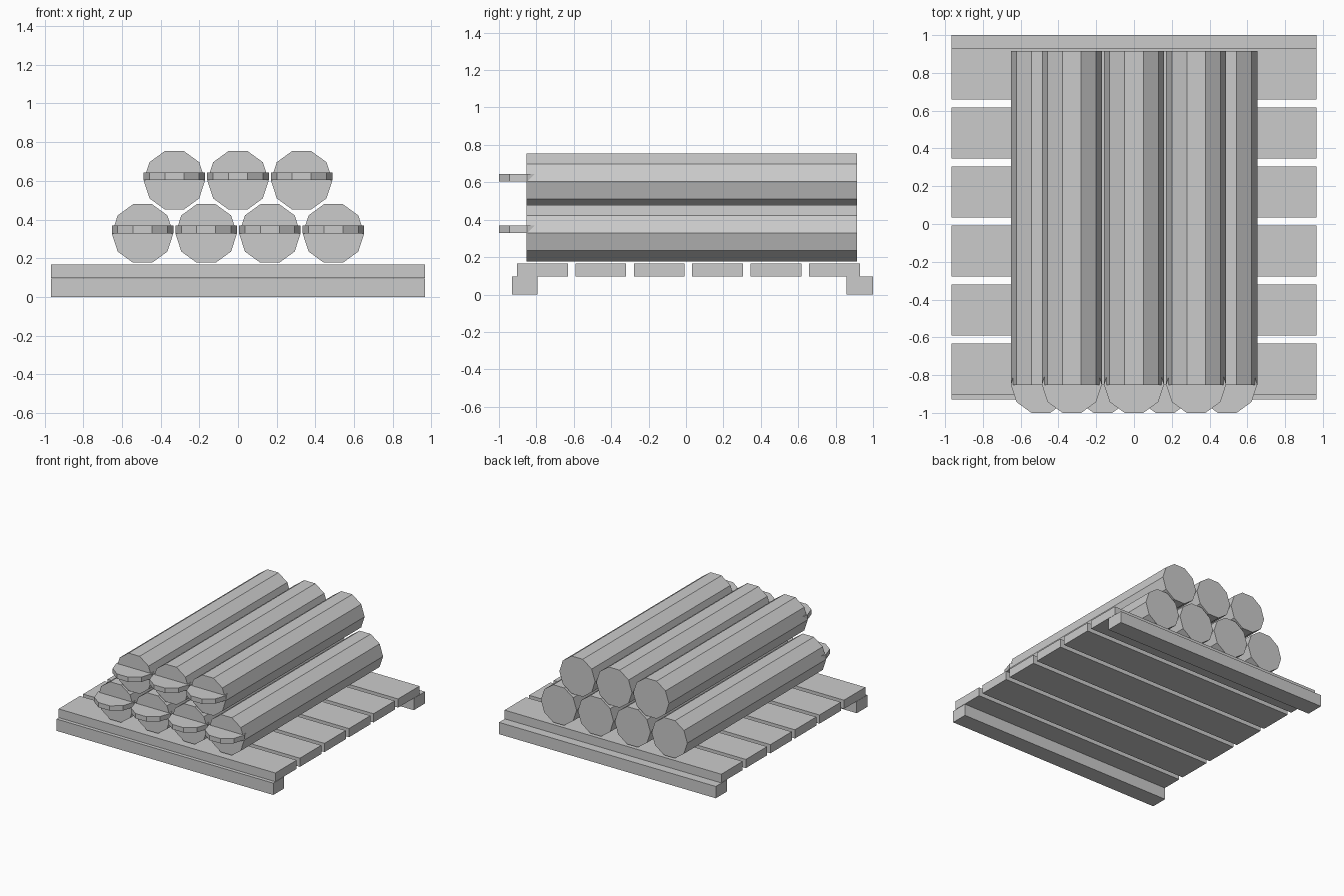
import bpy, math
from mathutils import Matrix

if "Cube" in bpy.data.objects:
    bpy.data.objects.remove(bpy.data.objects["Cube"])


def box(name, x, y, z):
    """Box from (min, max) ranges on each axis."""
    bpy.ops.mesh.primitive_cube_add(size=1)
    ob = bpy.context.object
    ob.name = name
    ob.data.transform(Matrix.Diagonal((x[1] - x[0], y[1] - y[0], z[1] - z[0], 1)))
    ob.location = [(r[0] + r[1]) / 2 for r in (x, y, z)]
    return ob


def decagon(name, radius, depth, loc, along_y=False):
    """Ten-sided prism with corners pointing to +x and -x."""
    bpy.ops.mesh.primitive_cylinder_add(vertices=10, radius=radius, depth=depth)
    ob = bpy.context.object
    ob.name = name
    ob.data.transform(Matrix.Rotation(math.pi / 2, 4, 'Z'))
    if along_y:
        ob.data.transform(Matrix.Rotation(math.pi / 2, 4, 'X'))
    ob.location = loc
    return ob


W = 0.966
R = 0.159
LOG_FRONT, LOG_BACK = -0.853, 0.915

# Pallet runners
box("front_runner", (-W, W), (-0.93, -0.794), (0, 0.095))
box("back_runner", (-W, W), (0.858, 1.0), (0, 0.095))

# Pallet slats
for i in range(6):
    y = -0.768 + 0.3124 * i
    box(f"slat_{i + 1}", (-W, W), (y - 0.136, y + 0.136), (0.097, 0.167))

# Stacked logs, each with a thin disc bracket set into its front end
for row, (count, z) in enumerate(((4, 0.328), (3, 0.603))):
    for i in range(count):
        x = (i - (count - 1) / 2) * 0.329
        tag = f"{row + 1}_{i + 1}"
        decagon(f"log_{tag}", R, LOG_BACK - LOG_FRONT,
                (x, (LOG_FRONT + LOG_BACK) / 2, z), along_y=True)
        decagon(f"end_disc_{tag}", R, 0.039, (x, -0.849, z + 0.0205))
